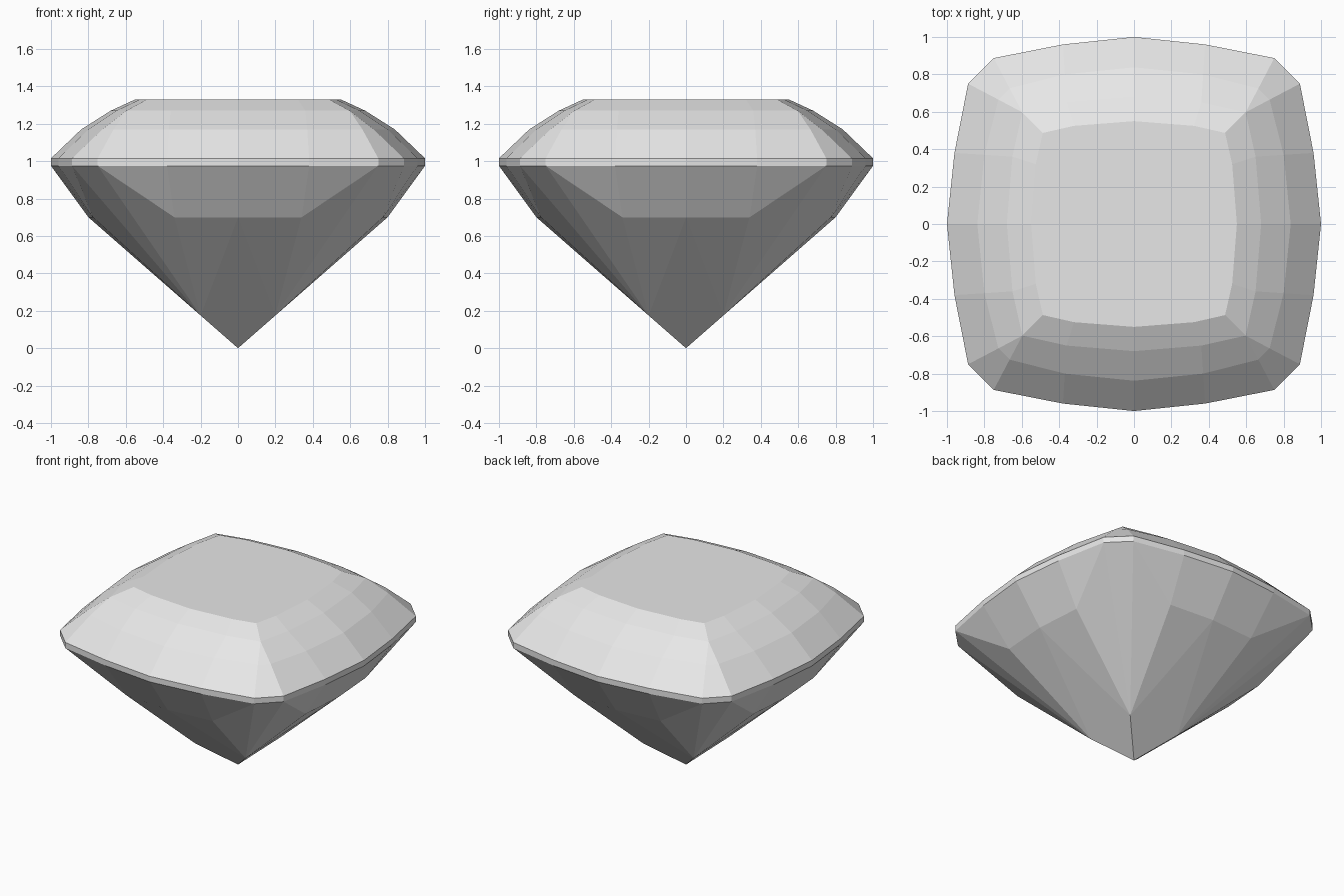
import bpy, bmesh
from mathutils import Matrix, Vector

cube = bpy.data.objects.get("Cube")
if cube:
    bpy.data.objects.remove(cube, do_unlink=True)

mat = bpy.data.materials.new("pale_grey")
mat.use_nodes = True
grey = (0.8, 0.8, 0.8, 1)
mat.diffuse_color = grey
mat.node_tree.nodes["Principled BSDF"].inputs["Base Color"].default_value = grey

bm = bmesh.new()
cache = {}


def vert(p):
    key = tuple(round(c, 3) + 0.0 for c in p)
    if key not in cache:
        cache[key] = bm.verts.new(key)
    return cache[key]


def facet(points):
    """Add one face, skipping repeated corners and repeated faces."""
    loop = list(dict.fromkeys(vert(p) for p in points))
    if len(loop) > 2 and not bm.faces.get(loop):
        bm.faces.new(loop)


def row(z, *half):
    """Half of one side at height z, from its middle to its corner."""
    return [Vector((x, -y, z)) for x, y in half]


outline = [(0, 1), (0.38, 0.96), (0.75, 0.887)]
table = row(1.33, (0, 0.55), (0.32, 0.525), (0.487, 0.487))
upper = row(1.27, (0, 0.68), (0.36, 0.65), (0.597, 0.597))
middle = row(1.17, (0, 0.838), (0.37, 0.8), (0.665, 0.725))
girdle_top = row(1.015, *outline)
girdle_low = row(0.975, *outline)
shoulder = row(0.70, (0, 0.8), (0.34, 0.775), (0.34, 0.775))
keel = row(0.175, (0.2, 0.2))[0]
culet = Vector((0, 0, 0))
rows = [table, upper, middle, girdle_top, girdle_low, shoulder]


def across(p):
    """Reflect a point over the corner diagonal."""
    return Vector((-p.y, -p.x, p.z))


mirror = Matrix.Diagonal((-1, 1, 1))
turns = [Matrix.Rotation(k * 1.5707963, 3, 'Z') for k in range(4)]

for turn in turns:
    for side in (turn, turn @ mirror):
        # Crown, girdle and upper pavilion facets
        for a, b in zip(rows, rows[1:]):
            for i in range(2):
                facet([side @ p for p in (a[i], a[i + 1], b[i + 1], b[i])])
        # Lower pavilion facets fanning up from the keel point
        facet([side @ p for p in (shoulder[0], shoulder[1], keel)])
        facet([side @ p for p in (shoulder[1], girdle_low[2], keel)])
    # Corner facets
    for a, b in zip(rows[1:4], rows[2:5]):
        corner = (a[2], across(a[2]), across(b[2]), b[2])
        facet([turn @ p for p in corner])
    facet([turn @ p for p in (girdle_low[2], across(girdle_low[2]), keel)])
    # Main facet running to the point
    facet([turn @ p for p in (shoulder[0], keel, culet, mirror @ keel)])

# Flat table on top
half = [table[0], table[1], table[2], across(table[1])]
facet([turn @ p for turn in turns for p in half])

bmesh.ops.recalc_face_normals(bm, faces=bm.faces)
mesh = bpy.data.meshes.new("cut_gem")
bm.to_mesh(mesh)
bm.free()
mesh.materials.append(mat)
gem = bpy.data.objects.new("cut_gem", mesh)
bpy.context.collection.objects.link(gem)
